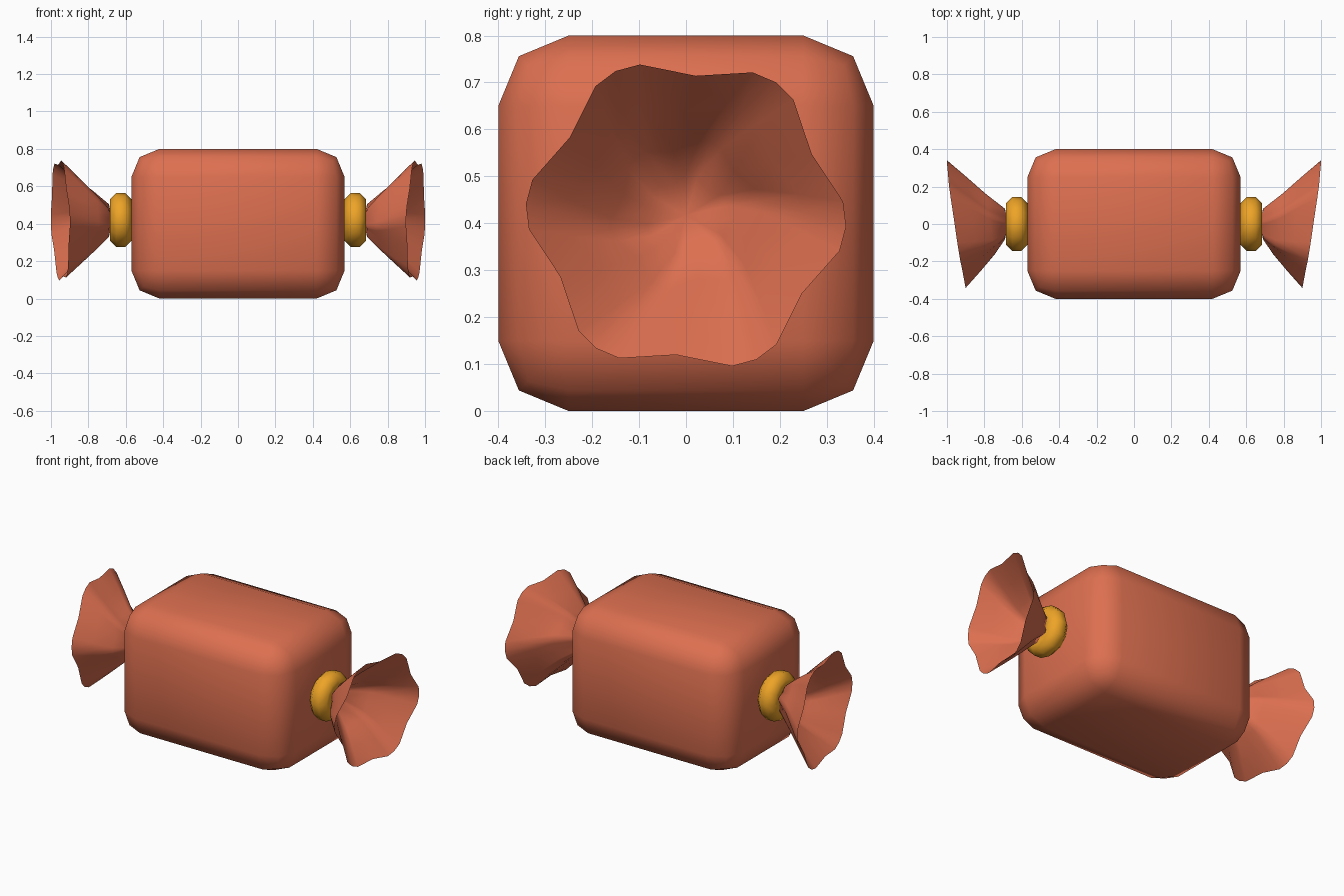
import bpy, bmesh
from math import sin, cos, radians, pi

if "Cube" in bpy.data.objects:
    bpy.data.objects.remove(bpy.data.objects["Cube"])


def material(name, colour):
    m = bpy.data.materials.new(name)
    m.diffuse_color = colour
    m.use_nodes = True
    m.node_tree.nodes["Principled BSDF"].inputs["Base Color"].default_value = m.diffuse_color
    return m


RED = material("wrapper_red", (0.72, 0.16, 0.08, 1))
GOLD = material("tie_gold", (0.85, 0.37, 0.02, 1))
CZ = 0.417  # height of the twist axis


def add_object(name, bm, mat):
    bmesh.ops.recalc_face_normals(bm, faces=bm.faces[:])
    me = bpy.data.meshes.new(name)
    bm.to_mesh(me)
    bm.free()
    for p in me.polygons:
        p.use_smooth = True
    me.materials.append(mat)
    ob = bpy.data.objects.new(name, me)
    bpy.context.collection.objects.link(ob)
    return ob


def bridge(bm, a, b):
    n = len(a)
    for i in range(n):
        bm.faces.new((a[i], a[(i + 1) % n], b[(i + 1) % n], b[i]))


# Candy body: softly bevelled box
bm = bmesh.new()
bmesh.ops.create_cube(bm, size=1)
for v in bm.verts:
    v.co = (v.co.x * 1.14, v.co.y * 0.8, v.co.z * 0.8 + 0.4)
bmesh.ops.bevel(bm, geom=bm.edges[:], offset=0.15, segments=2, profile=0.5,
                affect='EDGES')
add_object("candy_body", bm, RED)


def make_tie(side, name):
    # Chunky ring with an octagonal section
    bm = bmesh.new()
    loops = []
    for k in range(8):
        a = radians(22.5 + 45 * k)
        r, x = 0.088 + 0.062 * sin(a), side * (0.627 + 0.062 * cos(a))
        loops.append([bm.verts.new((x, r * cos(i * pi / 6), CZ + 0.003 + r * sin(i * pi / 6)))
                      for i in range(12)])
    for k in range(8):
        bridge(bm, loops[k], loops[(k + 1) % 8])
    add_object(name, bm, GOLD)


def make_tail(side, name):
    # Six-fold fluted, twisted cone with a slanted rim
    bm = bmesh.new()
    rim_r = (0.342, 0.336, 0.298, 0.336)
    base_r = (0.088, 0.084, 0.07, 0.084)
    loops = []
    for t in (0, 0.3, 0.65, 1):
        loop = []
        for i in range(24):
            a = radians(15 * i - 6 * sin(radians(90 * i)) - 4 + 26 * (1 - t) ** 1.5)
            r = base_r[i % 4] + (rim_r[i % 4] - base_r[i % 4]) * t
            y, z = r * cos(a), r * sin(a)
            x = 0.69 + t * (0.26 + 0.15 * y / max(t, 0.3) + 0.03 * z)
            loop.append(bm.verts.new((side * x, y, CZ + z)))
        loops.append(loop)
    for a, b in zip(loops, loops[1:]):
        bridge(bm, a, b)
    # Gathered centre, tucked against the tie
    tip = bm.verts.new((side * 0.672, 0, CZ))
    for i in range(24):
        bm.faces.new((tip, loops[0][(i + 1) % 24], loops[0][i]))
    add_object(name, bm, RED)


for side, word in ((1, "right"), (-1, "left")):
    make_tie(side, word + "_tie")
    make_tail(side, word + "_tail")
